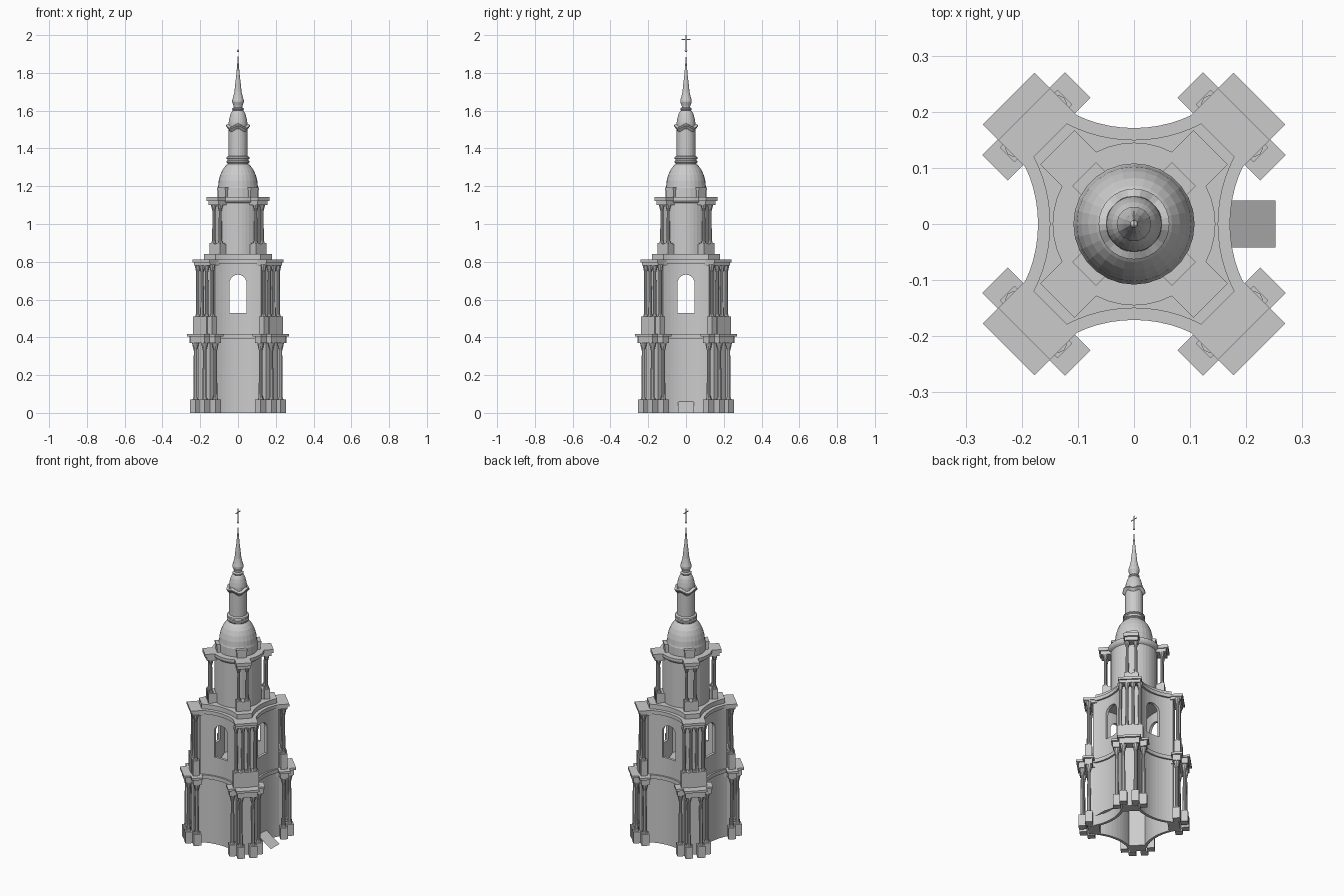
import bpy, bmesh, math
from mathutils import Matrix, Vector

if "Cube" in bpy.data.objects:
    bpy.data.objects.remove(bpy.data.objects["Cube"])

stone = bpy.data.materials.new("pale_grey_stone")
stone.diffuse_color = (0.6, 0.6, 0.6, 1)
stone.use_nodes = True
stone.node_tree.nodes["Principled BSDF"].inputs["Base Color"].default_value = stone.diffuse_color


def finish(bm, name):
    bmesh.ops.recalc_face_normals(bm, faces=bm.faces)
    me = bpy.data.meshes.new(name)
    bm.to_mesh(me)
    bm.free()
    me.materials.append(stone)
    ob = bpy.data.objects.new(name, me)
    bpy.context.collection.objects.link(ob)
    return ob


# Corner frames: local x points out along a diagonal, local y runs across it
CORNERS = [Matrix.Rotation(math.radians(45 + 90 * k), 4, 'Z') for k in range(4)]


def add_box(bm, m, u0, u1, v0, v1, z0, z1):
    t = Matrix.Translation(((u0 + u1) / 2, (v0 + v1) / 2, (z0 + z1) / 2))
    s = Matrix.Diagonal((u1 - u0, v1 - v0, z1 - z0, 1))
    bmesh.ops.create_cube(bm, size=1, matrix=m @ t @ s)


def corner_boxes(name, boxes):
    bm = bmesh.new()
    for m in CORNERS:
        for b in boxes:
            add_box(bm, m, *b)
    return finish(bm, name)


def add_cone(bm, m, u, v, z0, z1, r0, r1, seg=10):
    t = Matrix.Translation((u, v, (z0 + z1) / 2))
    bmesh.ops.create_cone(bm, cap_ends=True, segments=seg, radius1=r0, radius2=r1,
                          depth=z1 - z0, matrix=m @ t)


def columns(name, spots, z0, zp, zc, z1, half, r):
    """Pedestal z0-zp, tapered shaft zp-zc, flared capital zc-z1."""
    bm = bmesh.new()
    for m in CORNERS:
        for u, v in spots:
            add_box(bm, m, u - half, u + half, v - half, v + half, z0, zp)
            add_cone(bm, m, u, v, zp, zp + 0.012, r * 1.4, r * 1.15)
            add_cone(bm, m, u, v, zp + 0.012, zc, r, r * 0.85)
            add_cone(bm, m, u, v, zc, z1, r * 0.9, r * 1.7)
    return finish(bm, name)


def plan(radius, a, n=12):
    """Square with four concave arcs and chamfered corners."""
    pts = []
    for k in range(4):
        rot = Matrix.Rotation(math.pi / 2 * k, 3, 'Z')
        e = math.asin(a / radius)
        for i in range(n + 1):
            t = -e + 2 * e * i / n
            pts.append(rot @ Vector((radius * math.sin(t), -0.411 + radius * math.cos(t), 0)))
    return pts


def slab(name, pts, z0, z1):
    bm = bmesh.new()
    lo = [bm.verts.new((p.x, p.y, z0)) for p in pts]
    hi = [bm.verts.new((p.x, p.y, z1)) for p in pts]
    bm.faces.new(lo)
    bm.faces.new(hi)
    for i in range(len(pts)):
        j = (i + 1) % len(pts)
        bm.faces.new((lo[i], lo[j], hi[j], hi[i]))
    return finish(bm, name)


def hollow_wall(name, outer, inner, z0, z1):
    bm = bmesh.new()
    rings = [[bm.verts.new((p.x, p.y, z)) for p in pts]
             for pts, z in ((outer, z0), (outer, z1), (inner, z1), (inner, z0))]
    n = len(outer)
    for k in range(4):
        a, b = rings[k], rings[(k + 1) % 4]
        for i in range(n):
            j = (i + 1) % n
            bm.faces.new((a[i], a[j], b[j], b[i]))
    return finish(bm, name)


def lathe(name, profile, seg, wave=None):
    bm = bmesh.new()
    rings = []
    for r, z in profile:
        ring = []
        for i in range(seg):
            t = 2 * math.pi * i / seg
            ring.append(bm.verts.new((r * math.cos(t), r * math.sin(t),
                                      z + (wave(t) if wave else 0))))
        rings.append(ring)
    for a, b in zip(rings, rings[1:]):
        for i in range(seg):
            j = (i + 1) % seg
            bm.faces.new((a[i], a[j], b[j], b[i]))
    bm.faces.new(rings[0])
    bm.faces.new(rings[-1])
    return finish(bm, name)


# Lower storey: hollow concave wall, columns, entablature
outer, inner = plan(0.25, 0.122), plan(0.266, 0.117)
hollow_wall("lower_wall", outer, inner, 0, 0.40)
columns("lower_columns", [(0.284, 0.034), (0.284, -0.034), (0.244, 0.074), (0.244, -0.074)],
        0, 0.07, 0.33, 0.37, 0.021, 0.011)
corner_boxes("lower_column_backing", [(0.19, 0.255, -0.045, 0.045, 0, 0.37)])
slab("lower_cornice", plan(0.24, 0.125), 0.395, 0.418)
corner_boxes("lower_entablature", [
    (0.18, 0.305, -0.056, 0.056, 0.37, 0.405), (0.18, 0.316, -0.065, 0.065, 0.405, 0.418),
    (0.222, 0.268, -0.095, 0.095, 0.37, 0.405), (0.214, 0.278, -0.104, 0.104, 0.405, 0.418)])

# Middle storey with arched openings on all four sides
wall = hollow_wall("middle_wall", outer, inner, 0.41, 0.80)
arch = [(-0.045, 0.53), (0.045, 0.53)]
arch += [(0.045 * math.cos(math.pi * i / 12), 0.687 + 0.045 * math.sin(math.pi * i / 12))
         for i in range(13)]
for k in range(2):
    bm = bmesh.new()
    f = bm.faces.new([bm.verts.new((x, -0.4, z)) for x, z in arch])
    ext = bmesh.ops.extrude_face_region(bm, geom=[f])["geom"]
    bmesh.ops.translate(bm, vec=(0, 0.8, 0),
                        verts=[g for g in ext if isinstance(g, bmesh.types.BMVert)])
    bmesh.ops.rotate(bm, verts=bm.verts, matrix=Matrix.Rotation(math.pi / 2 * k, 3, 'Z'))
    cutter = finish(bm, "window_cutter")
    cutter.hide_render = True
    mod = wall.modifiers.new("window", 'BOOLEAN')
    mod.operation, mod.object, mod.solver = 'DIFFERENCE', cutter, 'EXACT'
    bpy.context.view_layer.objects.active = wall
    bpy.ops.object.modifier_apply(modifier=mod.name)
    bpy.data.objects.remove(cutter)
columns("middle_columns", [(0.247, 0.054), (0.247, -0.054), (0.252, 0.017), (0.252, -0.017)],
        0.418, 0.51, 0.745, 0.785, 0.0185, 0.010)
slab("middle_cornice", plan(0.24, 0.125), 0.79, 0.812)
corner_boxes("middle_entablature", [(0.18, 0.268, -0.06, 0.06, 0.78, 0.797),
                                    (0.18, 0.277, -0.065, 0.065, 0.797, 0.812)])
slab("upper_step", plan(0.261, 0.12), 0.812, 0.84)

# Upper storey: round drum with paired corner columns
lathe("upper_wall", [(0.13, 0.84), (0.13, 1.11), (0.14, 1.118), (0.145, 1.128), (0.145, 1.142)], 40)
columns("upper_columns", [(0.157, 0.024), (0.157, -0.024)], 0.84, 0.90, 1.07, 1.10, 0.016, 0.009)
corner_boxes("upper_entablature", [(0.10, 0.171, -0.035, 0.035, 0.84, 0.895),
                                   (0.10, 0.182, -0.037, 0.037, 1.10, 1.122),
                                   (0.10, 0.193, -0.043, 0.043, 1.122, 1.142)])
corner_boxes("dome_blocks", [(0.07, 0.122, -0.027, 0.027, 1.14, 1.18),
                             (0.07, 0.126, -0.030, 0.030, 1.18, 1.192)])

# Dome, lantern drum, wavy lantern cornice, cap and spire
lathe("dome", [(0.108, 1.14), (0.108, 1.19), (0.105, 1.20), (0.102, 1.23), (0.094, 1.26),
               (0.082, 1.287), (0.068, 1.306), (0.055, 1.318), (0.056, 1.322), (0.062, 1.326),
               (0.062, 1.333), (0.056, 1.336), (0.056, 1.343), (0.062, 1.347), (0.060, 1.355),
               (0.050, 1.36)], 28)
lathe("lantern_drum", [(0.050, 1.355), (0.050, 1.53)], 28)
lathe("lantern_cornice", [(0.049, 1.495), (0.057, 1.504), (0.063, 1.511), (0.063, 1.517),
                          (0.049, 1.524)], 32, lambda t: 0.008 * math.cos(4 * t))
lathe("lantern_cap", [(0.050, 1.52), (0.049, 1.54), (0.045, 1.562), (0.039, 1.583),
                      (0.031, 1.598), (0.026, 1.602)], 28)
lathe("spire", [(0.026, 1.60), (0.031, 1.606), (0.031, 1.612), (0.022, 1.618), (0.024, 1.628),
                (0.031, 1.645), (0.031, 1.655), (0.025, 1.675), (0.019, 1.70), (0.015, 1.74),
                (0.009, 1.79), (0.004, 1.85), (0.001, 1.89)], 14)

# Finial ball and flat cross facing the x axis
bm = bmesh.new()
bmesh.ops.create_uvsphere(bm, u_segments=10, v_segments=6, radius=0.007,
                          matrix=Matrix.Translation((0, 0, 1.916)))
finish(bm, "finial_ball")
bm = bmesh.new()
I = Matrix.Identity(4)
add_box(bm, I, -0.001, 0.001, -0.002, 0.002, 1.918, 2.0)
add_box(bm, I, -0.001, 0.001, -0.023, 0.023, 1.974, 1.979)
finish(bm, "cross")

# Entrance ramp on the right side
bm = bmesh.new()
bm.faces.new([bm.verts.new(p) for p in ((0.155, -0.042, 0.065), (0.252, -0.042, 0),
                                        (0.252, 0.042, 0), (0.155, 0.042, 0.065))])
finish(bm, "entrance_ramp")
